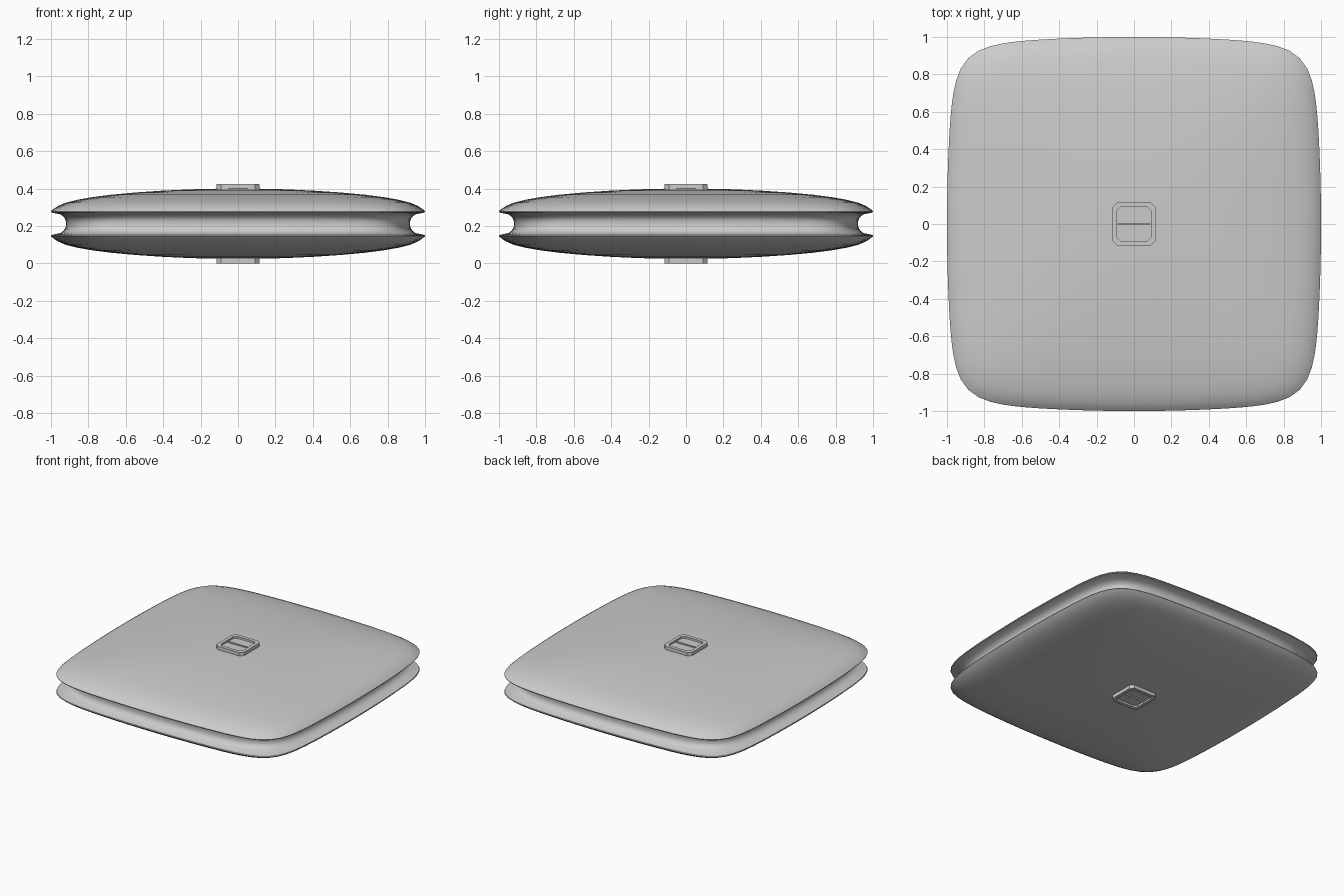
import bpy, bmesh, math

if "Cube" in bpy.data.objects:
    bpy.data.objects.remove(bpy.data.objects["Cube"], do_unlink=True)

MID = 0.2125      # height of the symmetry plane
TOP = 0.2125      # half of the full height
SEGMENTS = 128

grey = bpy.data.materials.new("plain_grey")
grey.use_nodes = True
grey.diffuse_color = (0.6, 0.6, 0.6, 1)
grey.node_tree.nodes["Principled BSDF"].inputs["Base Color"].default_value = (0.6, 0.6, 0.6, 1)


def pillow_ring(r, z):
    """Rounded square with slightly bowed sides, rounder towards the centre."""
    n = 2.5 + 6.5 * r * r
    pts = []
    for i in range(SEGMENTS):
        a = math.tau * i / SEGMENTS
        c, s = math.cos(a), math.sin(a)
        k = (abs(c) ** n + abs(s) ** n) ** (-1 / n)
        u, v = c * k, s * k
        pts.append((r * u * (1 - 0.05 * v * v), r * v * (1 - 0.05 * u * u), z))
    return pts


def chamfered_ring(half, cut, z):
    """Square with cut corners."""
    e = half - cut
    return [(half, -e, z), (half, e, z), (e, half, z), (-e, half, z),
            (-half, e, z), (-half, -e, z), (-e, -half, z), (e, -half, z)]


def loft(name, rings, angle):
    """Skin a stack of rings and cap both ends."""
    bm = bmesh.new()
    loops = [[bm.verts.new(p) for p in ring] for ring in rings]
    for a, b in zip(loops, loops[1:]):
        for i in range(len(a)):
            j = (i + 1) % len(a)
            bm.faces.new((a[i], a[j], b[j], b[i]))
    bm.faces.new(loops[0][::-1])
    bm.faces.new(loops[-1])
    bmesh.ops.recalc_face_normals(bm, faces=bm.faces)
    return finish(name, bm, angle)


def finish(name, bm, angle):
    mesh = bpy.data.meshes.new(name)
    bm.to_mesh(mesh)
    bm.free()
    mesh.materials.append(grey)
    obj = bpy.data.objects.new(name, mesh)
    bpy.context.collection.objects.link(obj)
    bpy.ops.object.select_all(action='DESELECT')
    obj.select_set(True)
    bpy.context.view_layer.objects.active = obj
    bpy.ops.object.shade_smooth_by_angle(angle=math.radians(angle))
    return obj


# Body: groove wall, lip, rim and domed cushion, mirrored about the middle
half_profile = [(0.92, 0.012), (0.924, 0.025), (0.933, 0.038), (0.95, 0.05),
                (0.998, 0.06), (1.0, 0.066), (0.985, 0.08), (0.96, 0.096),
                (0.92, 0.113), (0.86, 0.128), (0.78, 0.142), (0.68, 0.155),
                (0.55, 0.167), (0.4, 0.177), (0.25, 0.184), (0.12, 0.187),
                (0.02, 0.188)]
profile = [(r, -h) for r, h in reversed(half_profile)] + half_profile
loft("cushion_body", [pillow_ring(r, MID + h) for r, h in profile], 35)

# Badges: cut-corner plate with a recess and a thin crossbar, on both faces
for side, word in ((1, "top"), (-1, "bottom")):
    def level(h):
        return MID + side * h
    loft(word + "_badge", [chamfered_ring(0.115, 0.025, level(0.17)),
                           chamfered_ring(0.115, 0.025, level(TOP)),
                           chamfered_ring(0.09, 0.018, level(TOP)),
                           chamfered_ring(0.09, 0.018, level(TOP - 0.014))], 20)
    bm = bmesh.new()
    bmesh.ops.create_cube(bm, size=1)
    bmesh.ops.scale(bm, verts=bm.verts, vec=(0.176, 0.005, 0.012))
    bmesh.ops.translate(bm, verts=bm.verts, vec=(0, 0, level(TOP - 0.01)))
    finish(word + "_badge_crossbar", bm, 20)
